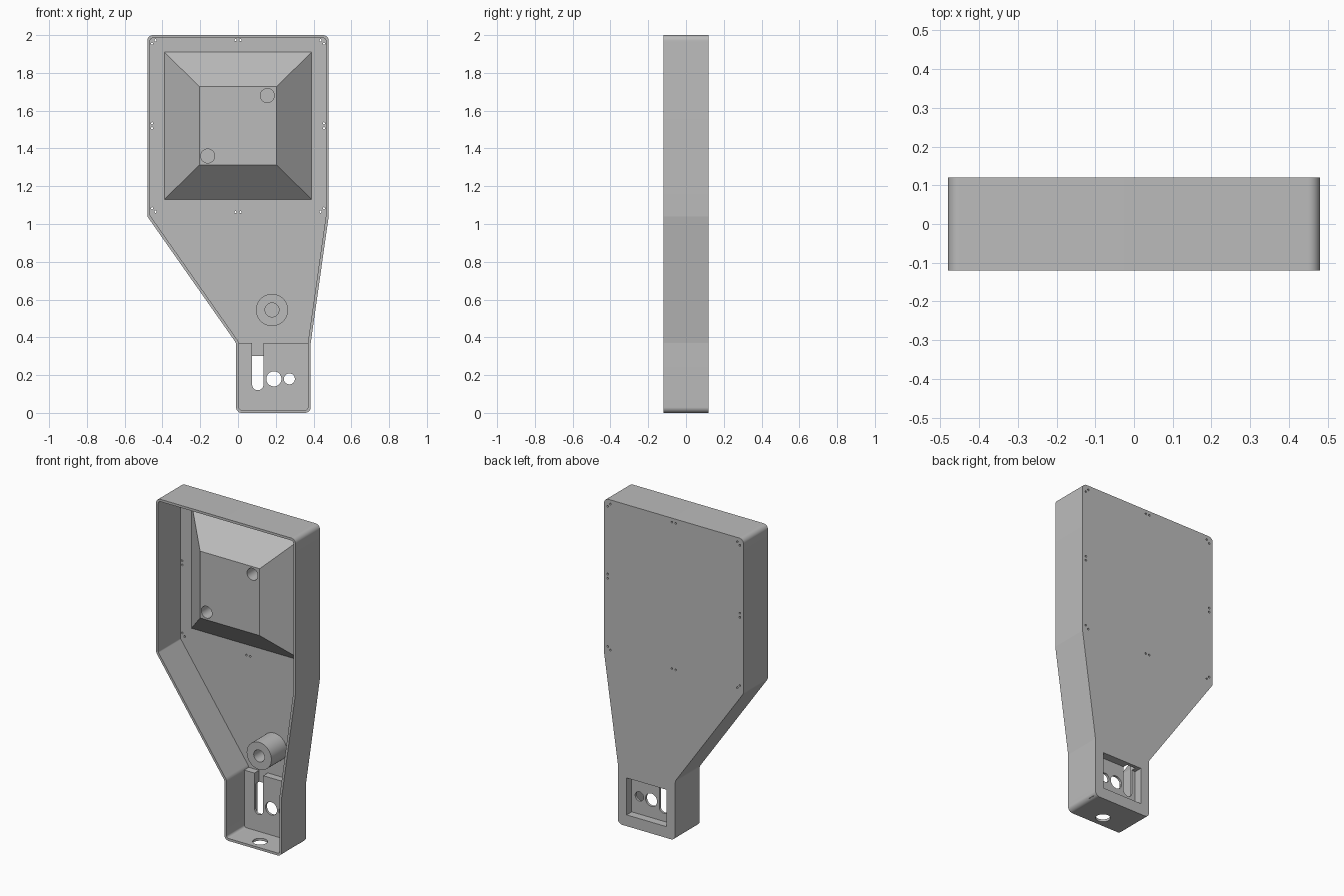
import bpy, bmesh, math
from mathutils import Vector

if "Cube" in bpy.data.objects:
    bpy.data.objects.remove(bpy.data.objects["Cube"])

grey = bpy.data.materials.new("light_grey")
grey.diffuse_color = (0.5, 0.5, 0.5, 1)
grey.use_nodes = True
grey.node_tree.nodes["Principled BSDF"].inputs["Base Color"].default_value = grey.diffuse_color


def loft(name, a, b, ya, yb, axis="Y"):
    """Solid between profile a at depth ya and profile b at depth yb."""
    place = (lambda p, d: (p[0], d, p[1])) if axis == "Y" else (lambda p, d: (p[0], p[1], d))
    bm = bmesh.new()
    va = [bm.verts.new(place(p, ya)) for p in a]
    vb = [bm.verts.new(place(p, yb)) for p in b]
    bm.faces.new(va)
    bm.faces.new(vb[::-1])
    n = len(a)
    for i in range(n):
        j = (i + 1) % n
        bm.faces.new((va[i], vb[i], vb[j], va[j]))
    bmesh.ops.recalc_face_normals(bm, faces=bm.faces)
    me = bpy.data.meshes.new(name)
    bm.to_mesh(me)
    bm.free()
    me.materials.append(grey)
    ob = bpy.data.objects.new(name, me)
    bpy.context.collection.objects.link(ob)
    return ob


def prism(name, pts, y0, y1, axis="Y"):
    return loft(name, pts, pts, y0, y1, axis)


def rect(x0, x1, z0, z1):
    return [(x0, z0), (x1, z0), (x1, z1), (x0, z1)]


def circle(x, z, r, n=40):
    return [(x + r * math.cos(2 * math.pi * i / n), z + r * math.sin(2 * math.pi * i / n))
            for i in range(n)]


def rounded(pts, r, n=8):
    out = []
    for i, p in enumerate(pts):
        p = Vector(p)
        d1 = (Vector(pts[i - 1]) - p).normalized()
        d2 = (Vector(pts[(i + 1) % len(pts)]) - p).normalized()
        half = d1.angle(d2) / 2
        c = p + (d1 + d2).normalized() * r / math.sin(half)
        s, e = p + d1 * r / math.tan(half) - c, p + d2 * r / math.tan(half) - c
        out += [c + s.lerp(e, k / n).normalized() * r for k in range(n + 1)]
    return out


def inset(pts, t):
    out = []
    for i, p in enumerate(pts):
        e1 = (p - pts[i - 1]).normalized()
        e2 = (pts[(i + 1) % len(pts)] - p).normalized()
        n1, n2 = Vector((-e1.y, e1.x)), Vector((-e2.y, e2.x))
        out.append(p + (n1 + n2) * t / (1 + n1.dot(n2)))
    return out


def cut(target, *cutters):
    for c in cutters:
        m = target.modifiers.new("cut", "BOOLEAN")
        m.operation, m.solver, m.object = "DIFFERENCE", "EXACT", c
        bpy.context.view_layer.objects.active = target
        bpy.ops.object.modifier_apply(modifier=m.name)


def drop(*cutters):
    for c in cutters:
        bpy.data.objects.remove(c)


FRONT, BACK, FLOOR = -0.12, 0.12, 0.10

# Tray-shaped housing, open at the front
outline = rounded([(-0.01, 0), (0.385, 0), (0.385, 0.37), (0.48, 1.04),
                   (0.48, 2), (-0.48, 2), (-0.48, 1.04), (-0.01, 0.37)], 0.03)
housing = prism("housing", outline, FRONT, BACK)
cavity = prism("cavity_cutter", inset(outline, 0.015), FRONT - 0.05, FLOOR)
cut(housing, cavity)
drop(cavity)

# Raised plate in the neck
neck_plate = prism("neck_plate", rect(0.0, 0.378, 0.009, 0.37), 0.055, FLOOR)

# Window in the back, shared by the housing and the neck plate
window = prism("window_cutter", rect(0.05, 0.325, 0.07, 0.30), 0.07, BACK + 0.05)
cut(housing, window)
cut(neck_plate, window)
drop(window)

# Slot and two round holes through the neck plate
arc = [(0.105 + 0.03 * math.cos(a), 0.15 + 0.03 * math.sin(a))
       for a in [math.pi + math.pi * i / 16 for i in range(17)]]
slot = prism("slot_cutter", arc + [(0.135, 0.45), (0.075, 0.45)], 0.0, 0.15)
holes = [prism("hole_cutter", circle(x, 0.18, r), 0.0, 0.09)
         for x, r in ((0.19, 0.04), (0.272, 0.029))]
cut(neck_plate, slot, *holes)
drop(slot, *holes)

# Cable hole in the bottom wall
cable = prism("cable_cutter", circle(0.187, -0.05, 0.042), -0.05, 0.05, "Z")
cut(housing, cable)
drop(cable)

# Pairs of tiny holes around the back panel
tiny = []
for s in (-1, 1):
    tiny += [(s * 0.455, 1.955), (s * 0.437, 1.973), (s * 0.455, 1.083), (s * 0.437, 1.065),
             (s * 0.455, 1.507), (s * 0.455, 1.533), (s * 0.013, 1.974), (s * 0.013, 1.063)]
for x, z in tiny:
    pin = prism("pin_cutter", circle(x, z, 0.006, 12), 0.05, 0.2)
    cut(housing, pin)
    drop(pin)

# Raised block with four sloping sides and two blind holes
raised_block = loft("raised_block", rect(-0.39, 0.39, 1.13, 1.91),
                    rect(-0.205, 0.205, 1.312, 1.728), FLOOR, -0.08)
for x, z in ((0.155, 1.68), (-0.16, 1.36)):
    pocket = prism("pocket_cutter", circle(x, z, 0.037), -0.2, 0.03)
    cut(raised_block, pocket)
    drop(pocket)

# Round boss with a blind hole
boss = prism("boss", circle(0.18, 0.545, 0.085, 64), -0.05, FLOOR)
bore = prism("bore_cutter", circle(0.18, 0.545, 0.037), -0.2, 0.07)
cut(boss, bore)
drop(bore)

# Smooth the curves, keep the edges sharp
for ob in (housing, neck_plate, raised_block, boss):
    bpy.ops.object.select_all(action="DESELECT")
    ob.select_set(True)
    bpy.context.view_layer.objects.active = ob
    bpy.ops.object.shade_smooth_by_angle(angle=math.radians(25))
